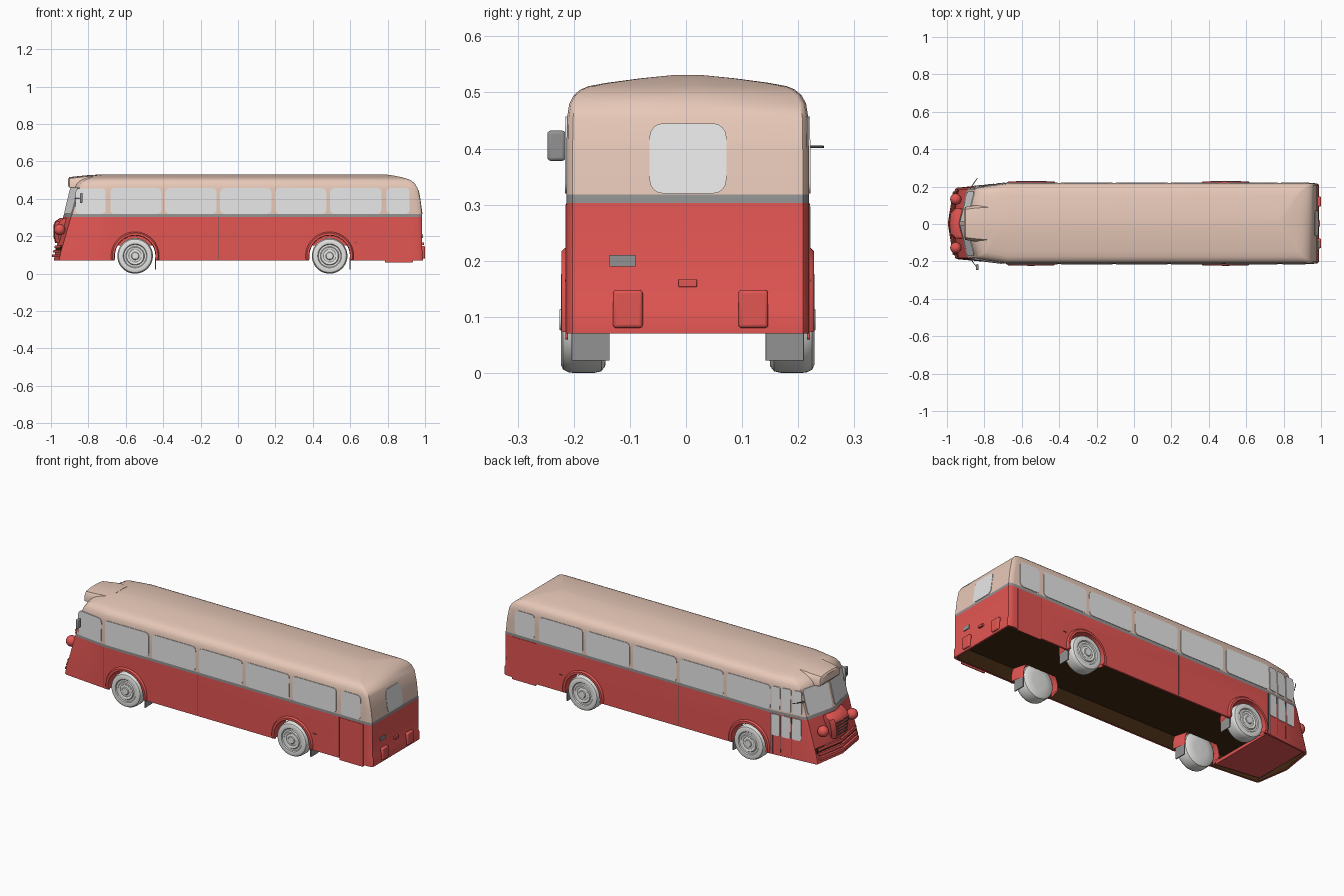
import bpy, bmesh, math
from mathutils import Vector

if "Cube" in bpy.data.objects:
    bpy.data.objects.remove(bpy.data.objects["Cube"])

def mat(name, rgb):
    m = bpy.data.materials.new(name)
    m.diffuse_color = (*rgb, 1)
    m.use_nodes = True
    m.node_tree.nodes["Principled BSDF"].inputs["Base Color"].default_value = m.diffuse_color
    return m

RED = mat("red paint", (0.76, 0.092, 0.085))
CREAM = mat("beige paint", (0.80, 0.58, 0.48))
GREY = mat("grey trim", (0.29, 0.29, 0.29))
GLASS = mat("pale glass", (0.80, 0.80, 0.80))
TYRE = mat("light grey wheel", (0.78, 0.78, 0.76))
BROWN = mat("dark brown underside", (0.05, 0.021, 0.006))
DARK = mat("dark metal", (0.09, 0.09, 0.09))
CY = 0.003  # small sideways offset of the whole body

# Body levels: z, front x, front sweep, rear x, half width
LEVELS = [(.07, -.985, .03, .99, .216), (.115, -.977, .032, .99, .216),
          (.128, -.974, .033, .984, .216), (.303, -.935, .045, .985, .216),
          (.318, -.93, .047, .983, .216), (.39, -.912, .05, .975, .216),
          (.455, -.897, .05, .962, .215), (.48, -.888, .05, .947, .211),
          (.495, -.872, .05, .93, .203), (.505, -.855, .05, .91, .191),
          (.511, -.84, .05, .893, .177), (.517, -.82, .045, .87, .145),
          (.525, -.79, .03, .83, .085), (.531, -.72, .02, .78, .025)]

def level(z):
    for a, b in zip(LEVELS, LEVELS[1:]):
        if z <= b[0]:
            t = (z - a[0]) / (b[0] - a[0])
            return [p + (q - p) * t for p, q in zip(a, b)][1:]
    return LEVELS[-1][1:]

def taper_end(xf, b):
    return max(-.68, xf + b + .06)

# Surface maps: place a flat outline on the body skin, d is the outward offset
def side_map(s):
    def f(x, z, d):
        xf, b, xr, hw = level(z)
        t = min(1, max(0, (x - xf - b) / (taper_end(xf, b) - xf - b)))
        return (x, CY + s * (hw * (.88 + .12 * t) + d), z)
    return f

def front_map(y, z, d):
    xf, b, xr, hw = level(z)
    return (xf + b * abs(y) / (.88 * hw) - d, CY + y, z)

def rear_map(y, z, d):
    return (level(z)[2] + d, y, z)

def make(name, verts, faces, mats, idx=None, angle=35):
    me = bpy.data.meshes.new(name)
    me.from_pydata([tuple(v) for v in verts], [], faces)
    for m in mats:
        me.materials.append(m)
    if idx:
        for p, i in zip(me.polygons, idx):
            p.material_index = i
    bm = bmesh.new()
    bm.from_mesh(me)
    bmesh.ops.recalc_face_normals(bm, faces=bm.faces)
    bm.to_mesh(me)
    bm.free()
    o = bpy.data.objects.new(name, me)
    bpy.context.collection.objects.link(o)
    smooth(o, angle)
    return o

def smooth(o, angle=35):
    bpy.ops.object.select_all(action='DESELECT')
    o.select_set(True)
    bpy.context.view_layer.objects.active = o
    bpy.ops.object.shade_smooth_by_angle(angle=math.radians(angle))

def loft(rings, closed=True):
    n = len(rings[0])
    verts = [v for r in rings for v in r]
    faces = [(i*n + j, i*n + (j+1) % n, (i+1)*n + (j+1) % n, (i+1)*n + j)
             for i in range(len(rings)-1) for j in range(n if closed else n-1)]
    return verts, faces, n

def solid(name, rings, m):
    v, f, n = loft(rings)
    return make(name, v, f + [tuple(range(n)), tuple(range(len(v)-n, len(v)))], [m])

def plate(name, fmap, u0, u1, v0, v1, m, r=.015, d=.003, back=-.003):
    pts = []
    for cu, cv, a0 in ((u1-r, v1-r, 0), (u0+r, v1-r, 90), (u0+r, v0+r, 180), (u1-r, v0+r, 270)):
        for k in range(5):
            a = math.radians(a0 + 22.5*k)
            pts.append((cu + r*math.cos(a), cv + r*math.sin(a)))
    return solid(name, [[fmap(*p, back) for p in pts], [fmap(*p, d) for p in pts]], m)

def box(name, c, s, m, bevel=.006):
    bpy.ops.mesh.primitive_cube_add(size=1, location=c)
    o = bpy.context.object
    o.name = name
    o.scale = s
    bpy.ops.object.transform_apply(location=False, rotation=False, scale=True)
    o.data.materials.append(m)
    mod = o.modifiers.new("bevel", 'BEVEL')
    mod.width, mod.segments = bevel, 3
    smooth(o)
    return o

def rod(name, a, b, r, m):
    a, b = Vector(a), Vector(b)
    bpy.ops.mesh.primitive_cylinder_add(vertices=12, radius=r, depth=(b-a).length, location=(a+b)/2,
                                        rotation=(b-a).to_track_quat('Z', 'Y').to_euler())
    o = bpy.context.object
    o.name = name
    o.data.materials.append(m)
    smooth(o)

# Body shell with hollow underside
def ring(z, lv, inset=0):
    xf, b, xr, hw = lv
    xt = taper_end(xf, b)
    xf, xr, hw = xf + inset, xr - inset, hw - inset
    half = [(xf+.5*b, .44*hw), (xf+.93*b, .85*hw), (xf+b+.01, .885*hw), (xt, hw),
            (xr-.03, hw), (xr-.009, .985*hw), (xr, .95*hw)]
    pts = [(xf, 0)] + half + [(xr, 0)] + [(x, -y) for x, y in reversed(half)]
    return [(x, y + CY, z) for x, y in pts]

base = LEVELS[0][1:]
rings = [ring(.15, base, .01), ring(.07, base, .01)] + [ring(l[0], l[1:]) for l in LEVELS]
v, f, n = loft(rings)
zs = [0, 0] + [l[0] for l in LEVELS]
idx = []
for i in range(len(rings) - 1):
    c = 3 if i == 0 else 0 if zs[i] < .3 else 1 if zs[i] < .31 else 2
    idx += [c] * n
f += [tuple(range(n)), tuple(range(len(v)-n, len(v)))]
body = make("bus_body", v, f, [RED, GREY, CREAM, BROWN], idx + [3, 2], 42)

# Wheels, arches, fenders and mud flaps
WZ = .095
TYRE_PROFILE = [(0, .231), (.018, .231), (.021, .227), (.034, .225), (.037, .227), (.046, .227), (.05, .222),
                (.06, .222), (.064, .227), (.08, .229), (.089, .225), (.094, .215), (.095, .205), (.095, .17),
                (.092, .157), (.083, .15), (.045, .147), (0, .146)]

def sweep(name, profile, cx, s, a0, a1, steps, m, closed):
    rs = []
    for k in range(steps + 1):
        a = math.radians(a0 + (a1 - a0) * k / steps)
        rs.append([(cx + max(r, .0005)*math.cos(a), CY + s*(y - .003), WZ + max(r, .0005)*math.sin(a))
                   for r, y in profile])
    v, f, n = loft(rs, closed)
    return make(name, v, f, [m])

for cx, end in ((-.55, "front"), (.49, "rear")):
    for s, sd in ((-1, "left"), (1, "right")):
        bpy.ops.mesh.primitive_cylinder_add(vertices=48, radius=.112, depth=.2, location=(cx, CY + s*.235, WZ),
                                            rotation=(math.pi/2, 0, 0))
        cut = bpy.context.object
        cut.hide_render = True
        cut.data.materials.append(RED)
        bpy.context.view_layer.objects.active = body
        mod = body.modifiers.new("arch", 'BOOLEAN')
        mod.operation, mod.solver, mod.object = 'DIFFERENCE', 'EXACT', cut
        bpy.ops.object.modifier_apply(modifier=mod.name)
        bpy.data.objects.remove(cut)
        sweep(f"{end}_wheel_{sd}", TYRE_PROFILE, cx, s, 0, 360, 48, TYRE, False)
        sweep(f"{end}_fender_{sd}", [(.130, .212), (.128, .222), (.122, .228), (.11, .228), (.108, .138), (.111, .138)],
              cx, s, -10, 190, 32, RED, True)
        box(f"{end}_mud_flap_{sd}", (cx + .108, CY + s*.173, .052), (.006, .068, .06), GREY, .001)
smooth(body, 42)
solid("front_floor_panel", [[(x, CY + y, z) for x, y in ((-.945, -.165), (-.69, -.2), (-.69, .2), (-.945, .165))]
                            for z in (.082, .1)], RED)

# Side windows, seams and rear skirt panels
for s, sd in ((-1, "left"), (1, "right")):
    fm = side_map(s)
    for i in range(5):
        x = -.683 + .294*i
        plate(f"side_window_{sd}_{i+1}", fm, x, x + .273, .32, .457, GLASS, .02)
    plate(f"rear_quarter_window_{sd}", fm, .795, .918, .32, .457, GLASS, .02)
    plate(f"rear_skirt_{sd}", fm, .785, .935, .06, .3, RED, .004, .002)
    for x in (-.695, -.105, .783):
        plate(f"seam_{sd}", fm, x - .001, x + .001, .075, .302, DARK, .0005, .001)
    plate(f"side_reflector_{sd}", fm, .62, .64, .163, .167, DARK, .001, .003)
plate("driver_window", side_map(-1), -.868, -.708, .32, .456, GLASS, .02, .004)

# Folding entrance door panes on the kerb side
for i, (x0, x1) in enumerate(((-.862, -.81), (-.80, -.748), (-.738, -.69))):
    plate(f"door_upper_pane_{i+1}", side_map(1), x0, x1, .326, .456, GLASS, .01, .004)
    plate(f"door_lower_pane_{i+1}", side_map(1), x0, x1, .18, .30, GLASS, .01, .004)
for x in (-.805, -.743, -.683):
    plate("door_seam", side_map(1), x - .001, x + .001, .09, .302, DARK, .0005, .002)

# Front: windscreen, bumper bars, headlights, grille and roof visor
for s, sd in ((-1, "left"), (1, "right")):
    y0, y1 = sorted((s*.01, s*.172))
    plate(f"windscreen_{sd}", front_map, y0, y1, .322, .46, GLASS, .018, .004)
    for k in range(3):
        y0, y1 = sorted((0, s*.17))
        plate(f"bumper_bar_{sd}_{k+1}", front_map, y0, y1, .088 + .024*k, .102 + .024*k, RED, .003, .014 - .002*k)
    bpy.ops.mesh.primitive_uv_sphere_add(segments=24, ring_count=12, radius=.03, location=(-.953, CY + s*.13, .235))
    o = bpy.context.object
    o.name = f"headlight_{sd}"
    o.data.materials.append(RED)
    smooth(o, 60)
solid("grille_hood", [[(x, CY + sy*w, z) for x, sy in ((-.9, -1), (xf + .02, -1), (xf, -.75), (xf - .006, 0),
                                                      (xf, .75), (xf + .02, 1), (-.9, 1))]
                      for z, xf, w in ((.165, -.972, .055), (.20, -.98, .065), (.26, -.98, .078),
                                       (.28, -.972, .08), (.298, -.945, .078))], RED)
for k in range(5):
    box(f"grille_slat_{k+1}", (-.983, CY, .19 + .017*k), (.008, .085 + .006*k, .005), DARK, .001)
# Visor flows back from the brow into the roof
solid("roof_visor", [[(x, CY + y*w, z0 + (z1 - z0)*h) for y, h in
                      ((-1, 0), (-1, .55), (-.85, .88), (-.4, .98), (0, 1), (.4, .98), (.85, .88), (1, .55), (1, 0))]
                     for x, w, z0, z1 in ((-.908, .075, .468, .508), (-.902, .088, .46, .516), (-.86, .095, .46, .521),
                                          (-.81, .1, .47, .526), (-.74, .1, .48, .530))], CREAM)

# Mirrors
rod("mirror_arm_left", (-.875, -.185, .403), (-.838, -.235, .403), .002, DARK)
box("mirror_left", (-.838, -.231, .405), (.014, .032, .054), GREY, .006)
rod("mirror_arm_right", (-.875, .19, .403), (-.838, .245, .403), .002, DARK)

# Rear: window, lights, plate and handle
plate("rear_window", rear_map, -.065, .072, .32, .445, GLASS, .024, .003)
plate("number_plate", rear_map, -.137, -.09, .19, .21, GREY, .001, .004)
for y in (-.1035, .12):
    box("tail_light", (.985, y, .114), (.03, .053, .068), RED, .006)
box("boot_handle", (.988, .003, .16), (.014, .033, .014), RED, .002)
plate("handle_slot", rear_map, -.012, .018, .158, .162, DARK, .001, .0105, .005)
